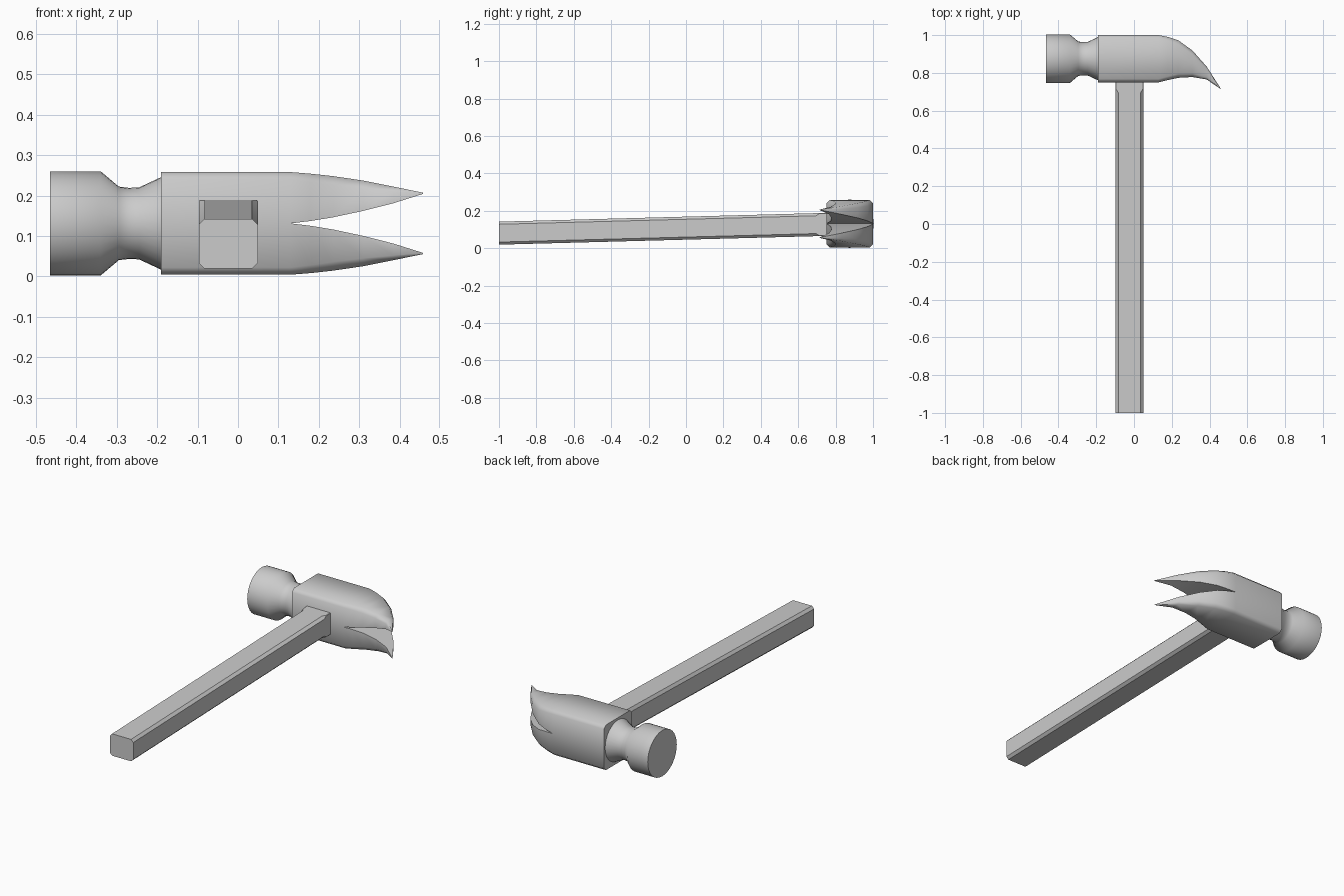
import bpy, bmesh, math

if "Cube" in bpy.data.objects:
    bpy.data.objects.remove(bpy.data.objects["Cube"])

CY, CZ = 0.875, 0.131   # axis of the head


def loft(name, rings, angle, mirror_z=None):
    """Skin a list of equal-length rings and cap both ends."""
    bm = bmesh.new()
    loops = [[bm.verts.new(p) for p in r] for r in rings]
    n = len(loops[0])
    for a, b in zip(loops, loops[1:]):
        for i in range(n):
            j = (i + 1) % n
            bm.faces.new((a[i], a[j], b[j], b[i]))
    bm.faces.new(loops[0])
    bm.faces.new(loops[-1])
    if mirror_z is not None:
        # drop the internal wall, then reflect the half
        inner = [f for f in bm.faces if all(abs(v.co.z - mirror_z) < 1e-5 for v in f.verts)]
        bmesh.ops.delete(bm, geom=inner, context='FACES')
        dup = bmesh.ops.duplicate(bm, geom=bm.verts[:] + bm.edges[:] + bm.faces[:])
        for v in dup['geom']:
            if isinstance(v, bmesh.types.BMVert):
                v.co.z = 2 * mirror_z - v.co.z
        bmesh.ops.remove_doubles(bm, verts=bm.verts[:], dist=1e-5)
    bmesh.ops.recalc_face_normals(bm, faces=bm.faces[:])
    me = bpy.data.meshes.new(name)
    bm.to_mesh(me)
    bm.free()
    ob = bpy.data.objects.new(name, me)
    bpy.context.collection.objects.link(ob)
    bpy.ops.object.select_all(action='DESELECT')
    ob.select_set(True)
    bpy.context.view_layer.objects.active = ob
    bpy.ops.object.shade_smooth_by_angle(angle=math.radians(angle))
    return ob


# handle: chamfered bar, rising towards the head, square at the socket
def handle_ring(y, c):
    z0 = 0.019 + (y + 1) * 0.0268
    z1, x0, x1 = z0 + 0.123, -0.097, 0.049
    pts = [(x0 + c, z0), (x1 - c, z0), (x1, z0 + c), (x1, z1 - c),
           (x1 - c, z1), (x0 + c, z1), (x0, z1 - c), (x0, z0 + c)]
    return [(x, y, z) for x, z in pts]


loft("handle", [handle_ring(y, c) for y, c in
                [(-1, 0.014), (0.695, 0.014), (0.715, 0.002), (0.78, 0.002)]], 30)


# striking face and neck: turned profile along x
def circle(x, r, n=32):
    return [(x, CY + r * math.cos(2 * math.pi * i / n),
             CZ + r * math.sin(2 * math.pi * i / n)) for i in range(n)]


profile = [(-0.465, 0.129), (-0.34, 0.129), (-0.295, 0.091),
           (-0.27, 0.088), (-0.245, 0.089), (-0.185, 0.117)]
loft("striking_face", [circle(x, r) for x, r in profile], 50)


# head body and claw: upper half lofted along x, mirrored to make both prongs
def claw_ring(x, y0, y1, zi, zo, c):
    return [(x, y0, zi), (x, y0, zo - c), (x, y0 + c, zo),
            (x, y1 - c, zo), (x, y1, zo - c), (x, y1, zi)]


# x, front y, back y, inner z, outer z, chamfer
sections = [
    (-0.19, 0.75, 1.0, CZ, 0.258, 0.018),
    (0.13, 0.75, 1.0, CZ, 0.258, 0.018),
    (0.18, 0.762, 0.99, 0.137, 0.254, 0.020),
    (0.235, 0.774, 0.972, 0.146, 0.248, 0.022),
    (0.31, 0.778, 0.918, 0.162, 0.237, 0.020),
    (0.385, 0.765, 0.833, 0.181, 0.222, 0.012),
    (0.458, 0.715, 0.719, 0.204, 0.207, 0.001),
]
loft("claw_head", [claw_ring(*s) for s in sections], 50, mirror_z=CZ)
